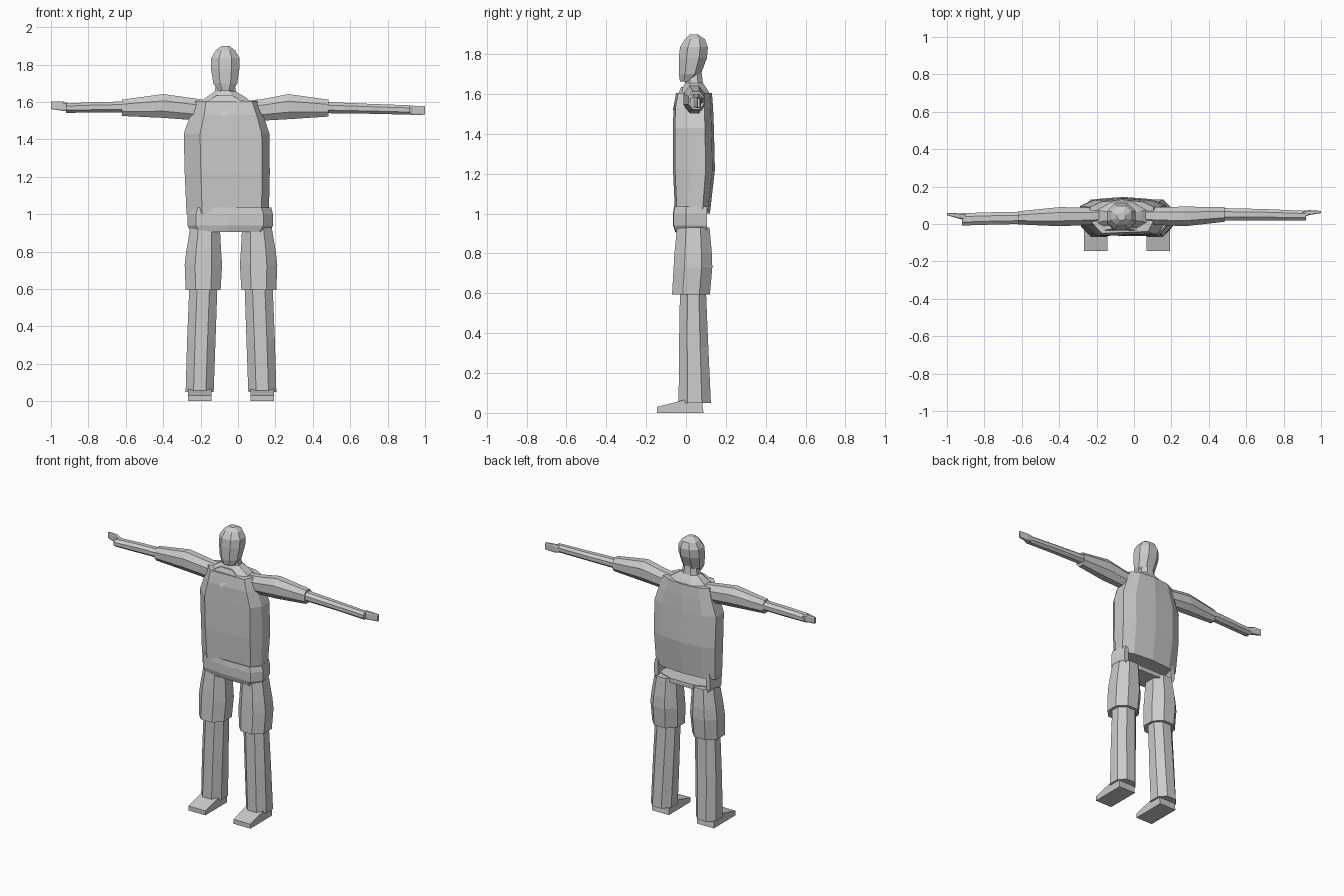
import bpy, bmesh, math

grey = bpy.data.materials.new("plain grey")
grey.diffuse_color = (0.6, 0.6, 0.6, 1)


def loft(name, rings):
    """Skin a closed solid through rings holding equal numbers of points."""
    bm = bmesh.new()
    rows = [[bm.verts.new(p) for p in r] for r in rings]
    n = len(rows[0])
    for a, b in zip(rows, rows[1:]):
        for i in range(n):
            j = (i + 1) % n
            bm.faces.new((a[i], a[j], b[j], b[i]))
    bm.faces.new(rows[0])
    bm.faces.new(rows[-1])
    bmesh.ops.recalc_face_normals(bm, faces=bm.faces)
    me = bpy.data.meshes.new(name)
    bm.to_mesh(me)
    bm.free()
    me.materials.append(grey)
    ob = bpy.data.objects.new(name, me)
    bpy.context.collection.objects.link(ob)
    return ob


def octagon(a0, a1, b0, b1, c=0.28):
    """Chamfered rectangle as eight 2D points."""
    u, v = (a1 - a0) * c, (b1 - b0) * c
    return [(a0 + u, b0), (a1 - u, b0), (a1, b0 + v), (a1, b1 - v),
            (a1 - u, b1), (a0 + u, b1), (a0, b1 - v), (a0, b0 + v)]


def level(z, x0, x1, y0, y1, c=0.28):
    return [(a, b, z) for a, b in octagon(x0, x1, y0, y1, c)]


def slice_x(x, y0, y1, z0, z1, c=0.28):
    return [(x, a, b) for a, b in octagon(y0, y1, z0, z1, c)]


# Vest: flat front, chamfered sides and a ridged back
def vest_ring(z, x0, x1, y0, y1):
    m, w, d = (x0 + x1) / 2, x1 - x0, y1 - y0
    return [(x0 + .19 * w, y0, z), (x1 - .09 * w, y0 + .01, z),
            (x1, y0 + .37 * d, z), (x1, y1 - .22 * d, z),
            (x1 - .17 * w, y1 - .012, z), (m, y1, z), (x0 + .17 * w, y1 - .012, z),
            (x0, y1 - .22 * d, z), (x0, y0 + .37 * d, z)]


loft("vest", [vest_ring(1.0, -.275, .165, -.055, .12),
              vest_ring(1.22, -.285, .17, -.065, .145),
              vest_ring(1.43, -.29, .168, -.065, .14),
              vest_ring(1.53, -.255, .135, -.063, .136),
              vest_ring(1.605, -.235, .105, -.05, .13)])

# Sloping shoulders and neck
loft("shoulders_and_neck", [level(1.59, -.215, .085, -.045, .125),
                            level(1.625, -.17, .04, -.02, .105),
                            level(1.655, -.125, -.01, -.005, .085),
                            level(1.73, -.11, -.025, 0, .075)])

# Pointed collar lying on the chest
collar_outline = [(-.165, 1.605), (-.08, 1.52), (.015, 1.605), (-.03, 1.635), (-.115, 1.635)]
loft("collar", [[(x, -.066 + max(0, z - 1.53) * .4 + d, z) for x, z in collar_outline]
                for d in (0, .03)])

# Head with a straight face and rounded crown
loft("head", [level(1.662, -.108, -.025, -.03, .03),
              level(1.70, -.132, -.004, -.036, .075),
              level(1.78, -.145, .008, -.036, .105),
              level(1.835, -.143, .008, -.03, .11),
              level(1.875, -.12, -.015, -.005, .095),
              level(1.898, -.09, -.045, .02, .06)])

# Belt wrapping the front and sides, open at the back
path = [(-.25, .10, 0), (-.27, .01, 0), (-.225, -.05, .6), (-.05, -.065, 1),
        (.135, -.062, 1), (.187, .0, .2), (.165, .105, 0)]
rings = []
for i, (x, y, f) in enumerate(path):
    ix = x + (.03 if x < -.15 else -.03 if x > .1 else 0)
    iy = y + .03 * f
    dx = .018 if x < -.15 else -.018 if x > .1 else 0
    rings.append([(x + dx, y + .012 * f, .905), (x, y, .94), (x, y, 1.0),
                  (x + dx * .5, y + .005 * f, 1.035), (ix, iy, 1.03), (ix, iy, .91)])
loft("belt", rings)
loft("pelvis_floor", [level(.905, -.235, .15, -.045, .105),
                      level(.935, -.24, .155, -.045, .105)])

# Legs: baggy shorts, straight trousers and wedge shoes
for side, s, dx in (("left", 1, 0), ("right", -1, -.075)):
    def leg(z, x0, x1, y0, y1, c=.28):
        a, b = sorted((s * x0 + dx, s * x1 + dx))
        return level(z, a, b, y0, y1, c)
    loft(side + "_thigh", [leg(.595, .018, .205, -.07, .12),
                           leg(.73, .01, .21, -.062, .132),
                           leg(.80, .015, .202, -.058, .13),
                           leg(.93, .022, .18, -.045, .118)])
    loft(side + "_shin", [leg(.05, .055, .205, -.037, .125),
                          leg(.33, .045, .197, -.035, .112),
                          leg(.62, .035, .185, -.03, .10)])
    x0, x1 = sorted((s * .067 + dx, s * .193 + dx))
    profile = [(-.145, 0), (.088, 0), (.08, .065), (-.01, .065), (-.145, .03)]
    loft(side + "_shoe", [[(x, y, z) for y, z in profile] for x in (x0, x1)])

# Arms: x, y range, z range of each slice from shoulder to fingertips
loft("right_upper_arm", [slice_x(-.15, .0, .09, 1.51, 1.605),
                         slice_x(-.24, -.005, .088, 1.503, 1.62),
                         slice_x(-.40, -.012, .09, 1.515, 1.642),
                         slice_x(-.62, -.002, .068, 1.525, 1.612)])
loft("right_forearm", [slice_x(-.60, .0, .065, 1.545, 1.602),
                       slice_x(-.75, -.003, .063, 1.543, 1.6),
                       slice_x(-.92, -.008, .058, 1.542, 1.592)])
loft("right_hand", [slice_x(-.90, .02, .055, 1.55, 1.59, .15),
                    slice_x(-.94, .03, .057, 1.553, 1.603, .15),
                    slice_x(-1.0, .047, .06, 1.562, 1.603, .15)])
loft("left_upper_arm", [slice_x(.03, .0, .09, 1.51, 1.605),
                        slice_x(.13, -.005, .09, 1.5, 1.615),
                        slice_x(.27, -.012, .093, 1.508, 1.642),
                        slice_x(.485, .012, .09, 1.522, 1.612)])
loft("left_forearm", [slice_x(.465, .018, .085, 1.54, 1.6),
                      slice_x(.70, .02, .08, 1.537, 1.59),
                      slice_x(.92, .02, .07, 1.532, 1.582)])
loft("left_hand", [slice_x(.90, .03, .07, 1.535, 1.58, .15),
                   slice_x(.935, .048, .074, 1.53, 1.58, .15),
                   slice_x(1.0, .058, .07, 1.532, 1.577, .15)])
